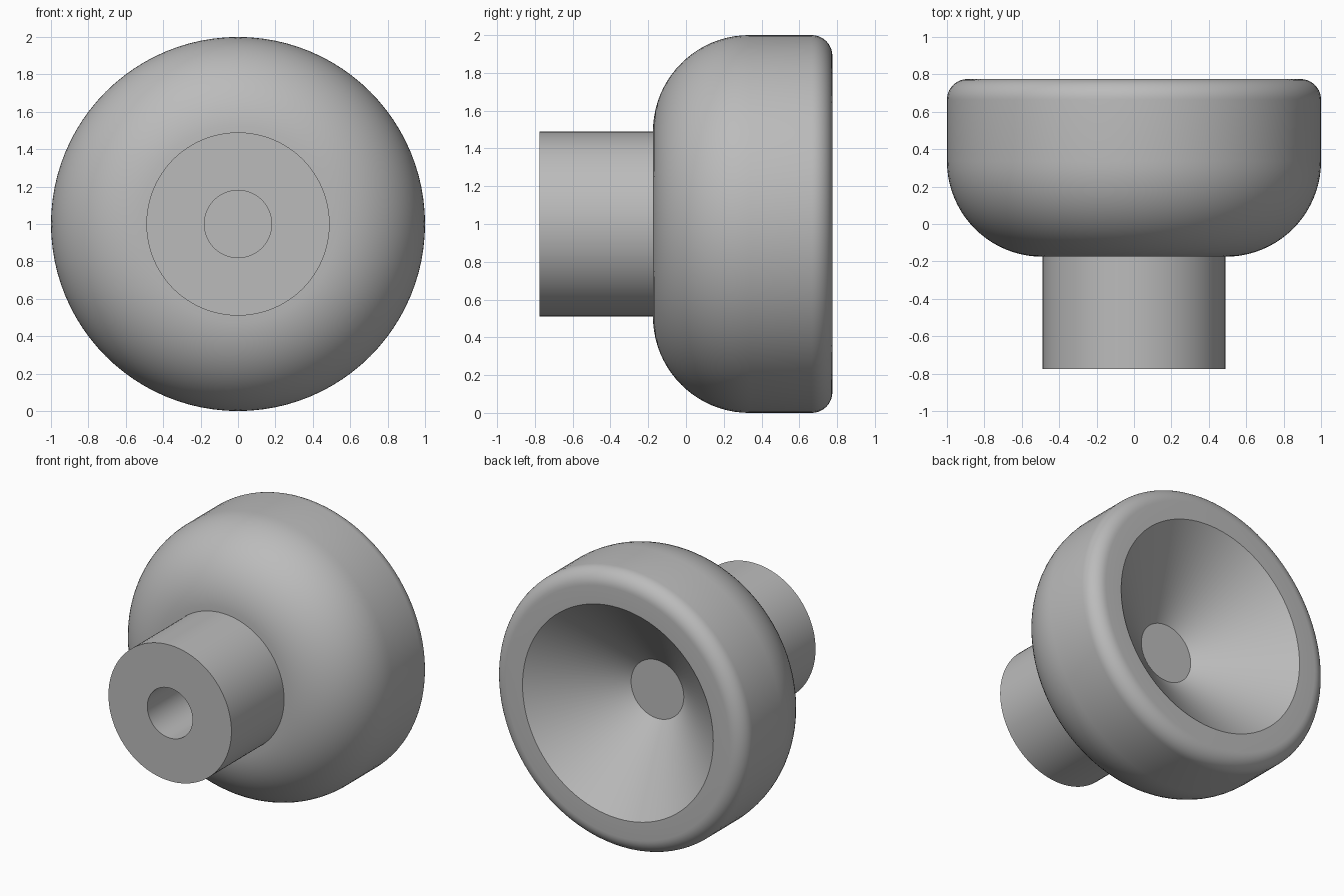
import bpy
import bmesh
from math import cos, sin, radians, tau
from mathutils import Vector

SEGMENTS = 96
AXIS_HEIGHT = 1.0

cube = bpy.data.objects.get("Cube")
if cube:
    bpy.data.objects.remove(cube, do_unlink=True)


def make_material(name, colour):
    mat = bpy.data.materials.new(name)
    mat.use_nodes = True
    mat.diffuse_color = colour
    for node in mat.node_tree.nodes:
        if node.type == 'BSDF_PRINCIPLED':
            node.inputs["Base Color"].default_value = colour
    return mat


def fillet(centre_r, centre_y, radius, start, end, steps):
    """Rounded corner as (radius, y) points, angles in degrees."""
    points = []
    for i in range(steps + 1):
        a = radians(start + (end - start) * i / steps)
        points.append((centre_r + radius * cos(a), centre_y + radius * sin(a)))
    return points


def lathe(name, profile, material):
    """Revolve a (radius, y) profile about the front-to-back axis."""
    bm = bmesh.new()
    verts = [bm.verts.new((r, y, AXIS_HEIGHT)) for r, y in profile]
    edges = [bm.edges.new(pair) for pair in zip(verts, verts[1:])]
    bmesh.ops.spin(bm, geom=verts + edges, cent=Vector((0, 0, AXIS_HEIGHT)),
                   axis=Vector((0, 1, 0)), angle=tau, steps=SEGMENTS)
    bmesh.ops.remove_doubles(bm, verts=bm.verts[:], dist=0.0001)
    bmesh.ops.recalc_face_normals(bm, faces=bm.faces[:])
    mesh = bpy.data.meshes.new(name)
    bm.to_mesh(mesh)
    bm.free()
    mesh.materials.append(material)
    obj = bpy.data.objects.new(name, mesh)
    bpy.context.collection.objects.link(obj)
    bpy.ops.object.select_all(action='DESELECT')
    obj.select_set(True)
    bpy.context.view_layer.objects.active = obj
    bpy.ops.object.shade_smooth_by_angle(angle=radians(30))
    return obj


grey = make_material("mid grey", (0.5, 0.5, 0.5, 1.0))

front, shoulder, back = -0.775, -0.175, 0.775
stem_r, bore_r = 0.49, 0.18

# Blind bore and cylindrical stem
profile = [(0, shoulder), (bore_r, shoulder), (bore_r, front), (stem_r, front)]
# Wide rounded shoulder of the head, starting at the stem
profile += fillet(stem_r, shoulder + 0.51, 0.51, -90, 0, 20)
# Tight rounded back rim
profile += fillet(0.89, back - 0.11, 0.11, 0, 90, 10)
# Conical dish with a flat floor
profile += [(0.76, back), (0.21, 0.325), (0, 0.325)]

lathe("knob", profile, grey)
